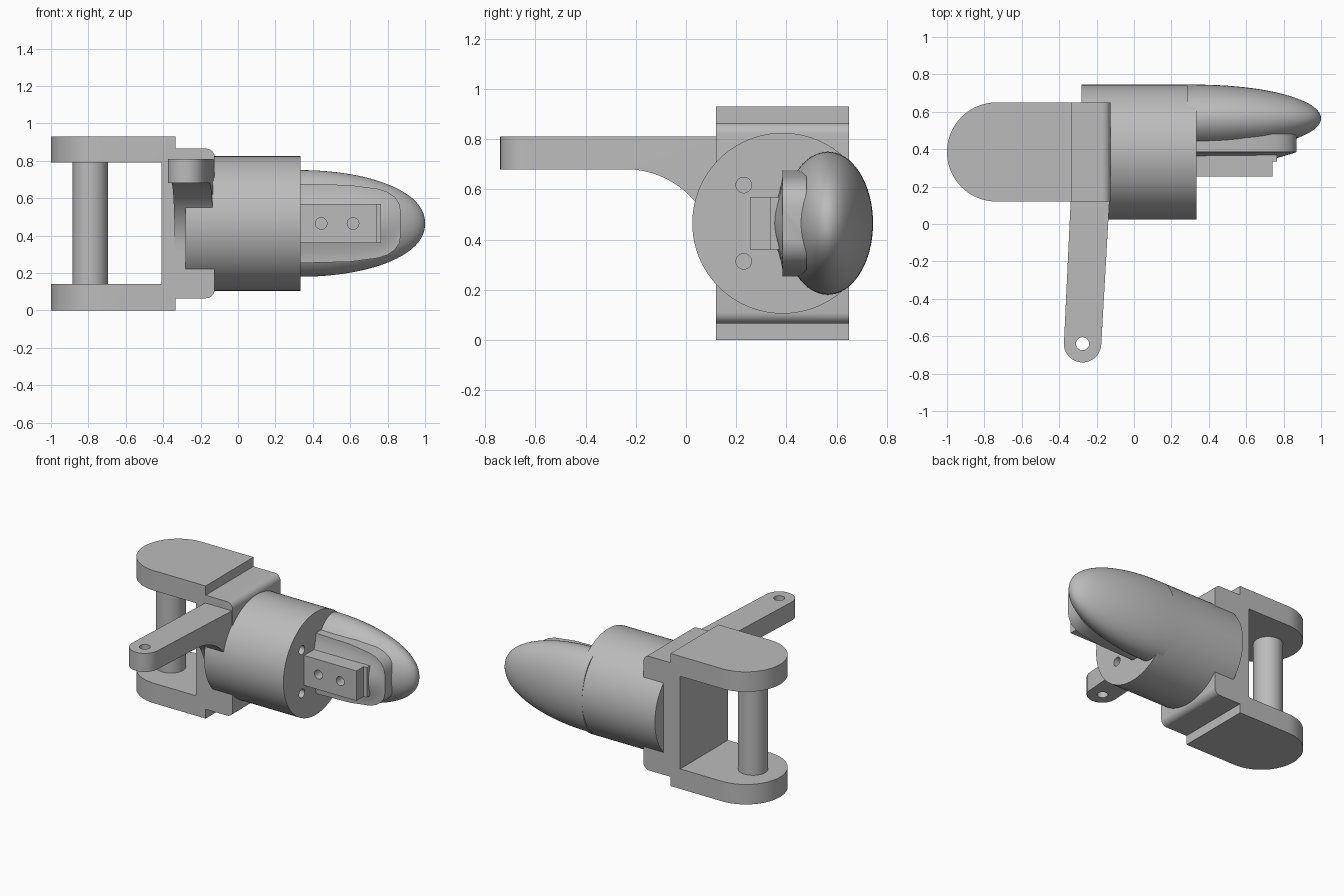
import bpy, bmesh
from math import sin, cos, pi, radians

if "Cube" in bpy.data.objects:
    bpy.data.objects.remove(bpy.data.objects["Cube"])

grey = bpy.data.materials.new("plain grey")
grey.use_nodes = True
grey.diffuse_color = (0.5, 0.5, 0.5, 1)
grey.node_tree.nodes["Principled BSDF"].inputs["Base Color"].default_value = (0.5, 0.5, 0.5, 1)


def loft(name, rings):
    """Skin a list of closed rings of points and cap both ends."""
    bm = bmesh.new()
    rows = [[bm.verts.new(p) for p in ring] for ring in rings]
    n = len(rows[0])
    for a, b in zip(rows, rows[1:]):
        for i in range(n):
            j = (i + 1) % n
            bm.faces.new((a[i], a[j], b[j], b[i]))
    bm.faces.new(rows[0])
    bm.faces.new(rows[-1])
    bmesh.ops.recalc_face_normals(bm, faces=bm.faces)
    mesh = bpy.data.meshes.new(name)
    bm.to_mesh(mesh)
    bm.free()
    mesh.materials.append(grey)
    ob = bpy.data.objects.new(name, mesh)
    bpy.context.collection.objects.link(ob)
    return ob


def prism(name, pts, axis, lo, hi):
    """Extrude a 2D outline along an axis from lo to hi."""
    place = {"x": lambda p, t: (t, p[0], p[1]),
             "y": lambda p, t: (p[0], t, p[1]),
             "z": lambda p, t: (p[0], p[1], t)}[axis]
    return loft(name, [[place(p, t) for p in pts] for t in (lo, hi)])


def arc(cx, cy, r, start, end, n=16):
    return [(cx + r * cos(radians(start + (end - start) * i / n)),
             cy + r * sin(radians(start + (end - start) * i / n))) for i in range(n + 1)]


def rod(name, cx, cy, r, axis, lo, hi, n=32):
    return prism(name, arc(cx, cy, r, 0, 360, n)[:-1], axis, lo, hi)


def activate(ob):
    bpy.ops.object.select_all(action="DESELECT")
    ob.select_set(True)
    bpy.context.view_layer.objects.active = ob


def cut(ob, tool, mode="DIFFERENCE"):
    mod = ob.modifiers.new("cut", "BOOLEAN")
    mod.operation, mod.object, mod.solver = mode, tool, "EXACT"
    activate(ob)
    bpy.ops.object.modifier_apply(modifier=mod.name)
    bpy.data.objects.remove(tool)


def smooth(ob):
    activate(ob)
    bpy.ops.object.shade_smooth_by_angle(angle=radians(30))


CY, CZ = 0.385, 0.465      # main axis of the joint

# Forked bracket: stepped side profile trimmed by a round-ended outline
upper = [(-0.41, 0.79), (-1.1, 0.79), (-1.1, 0.93), (-0.335, 0.93), (-0.335, 0.865)]
upper += arc(-0.17, 0.82, 0.045, 90, 0, 8)
lower = [(x, 2 * CZ - z) for x, z in reversed(upper)]
bracket = prism("fork_bracket", upper + lower, "y", 0.12, 0.65)
outline = arc(-0.735, CY, 0.265, 90, 270, 48) + [(0, CY - 0.265), (0, CY + 0.265)]
cut(bracket, prism("bracket_outline", outline, "z", -0.1, 1.1), "INTERSECT")
smooth(bracket)

# Hinge pin between the fork plates
smooth(rod("hinge_pin", -0.79, CY, 0.095, "z", 0.1, 0.83, 48))

# Barrel with two cord holes in its end face
barrel = rod("barrel", CY, CZ, 0.36, "x", -0.28, 0.335, 96)
for side in (-1, 1):
    cut(barrel, rod("cord_hole", 0.23, CZ + side * 0.152, 0.031, "x", 0.05, 0.5))
smooth(barrel)

# Lever arm: filleted side profile trimmed by a tapered outline, with an eye
side_profile = [(-0.8, 0.81), (-0.8, 0.68)] + arc(-0.24, 0.32, 0.36, 90, 0, 32)
side_profile += [(0.16, 0.32), (0.16, 0.81)]
arm = prism("lever_arm", side_profile, "x", -0.6, 0.1)
plan = arc(-0.275, -0.64, 0.1, 183, 357, 24) + [(-0.127, 0.2), (-0.335, 0.2)]
cut(arm, prism("arm_outline", plan, "z", 0.2, 1), "INTERSECT")
cut(arm, rod("arm_eye", -0.275, -0.64, 0.035, "z", 0.5, 1))
smooth(arm)

# Rounded fingertip: elliptical sections shrinking to the tip
rings = []
for i in range(33):
    t = pi / 2 * i / 32 * 0.995
    x, wide, tall = 0.335 + 0.665 * sin(t), 0.18 * cos(t), 0.285 * cos(t) ** 0.92
    rings.append([(x, 0.565 + wide * cos(a), CZ + tall * sin(a))
                  for a in (2 * pi * k / 64 for k in range(64))])
rings.insert(0, [(0.285, y, z) for _, y, z in rings[0]])
smooth(loft("fingertip", rings))

# Bowed pad on the front of the fingertip: x, half height, front setback
sections = []
for x, h, back in [(0.3, 0.213, 0), (0.6, 0.205, 0), (0.75, 0.185, 0.004),
                   (0.8, 0.168, 0.018), (0.84, 0.14, 0.03), (0.862, 0.105, 0.037),
                   (0.87, 0.07, 0.04)]:
    front = [(0.345 + back + (0.04 - back) * (1 - cos(pi * k / 8)) / 2, h * k / 8)
             for k in range(9)]
    half = front + [(0.48, h)]
    loop = half + [(y, -z) for y, z in reversed(half[1:])]
    sections.append([(x, y, CZ + z) for y, z in loop])
smooth(loft("fingertip_pad", sections))

# Mounting block with a thin end tab and two screw holes
block_plan = [(0.33, 0.255), (0.74, 0.255), (0.74, 0.335), (0.765, 0.335),
              (0.765, 0.37), (0.33, 0.37)]
block = prism("mounting_block", block_plan, "z", 0.36, 0.57)
for x in (0.445, 0.615):
    cut(block, rod("screw_hole", x, CZ, 0.031, "y", 0.2, 0.345))
smooth(block)
